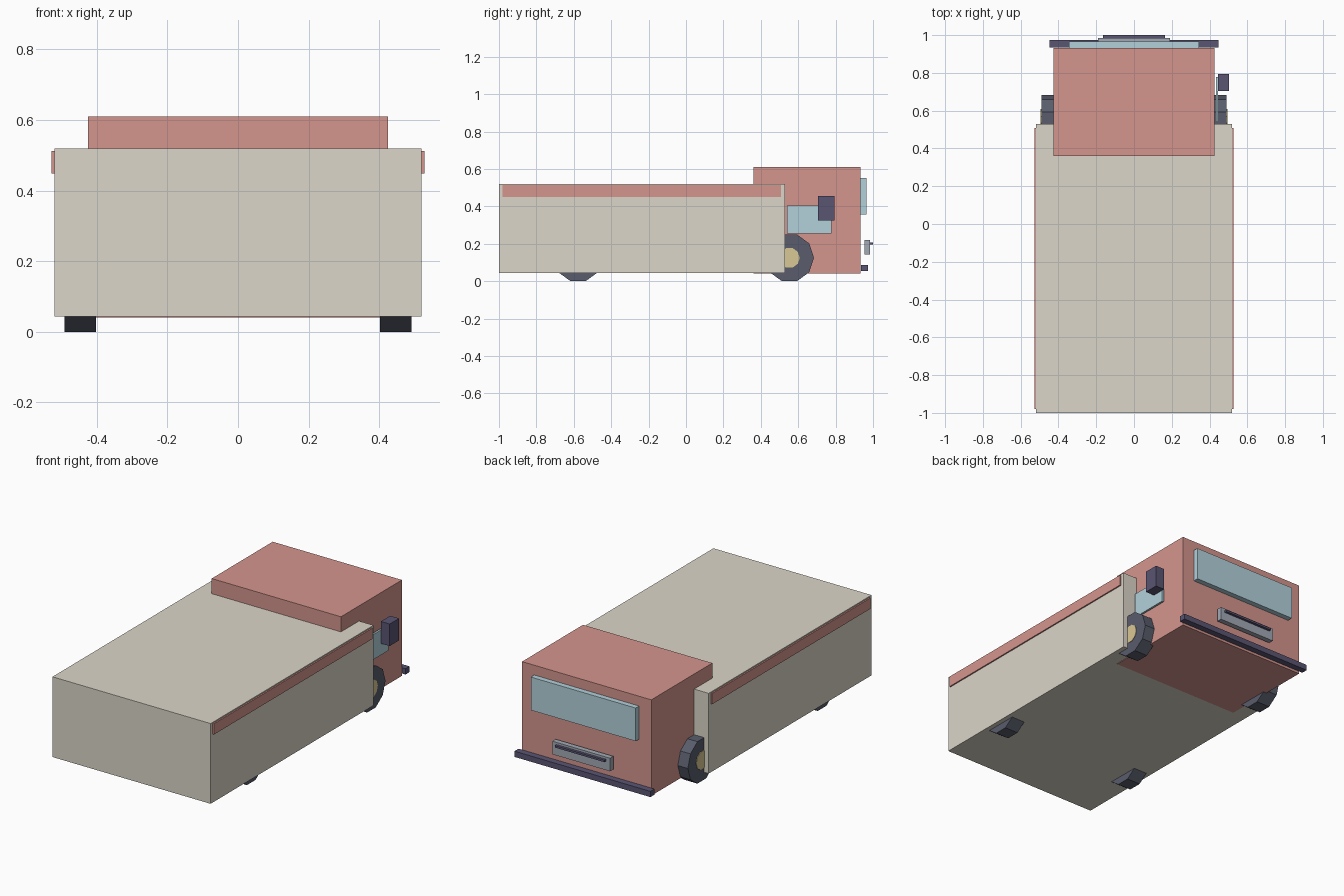
import bpy
import math

if "Cube" in bpy.data.objects:
    bpy.data.objects.remove(bpy.data.objects["Cube"])


def material(name, rgb):
    m = bpy.data.materials.new(name)
    m.diffuse_color = (*rgb, 1)
    m.use_nodes = True
    m.node_tree.nodes["Principled BSDF"].inputs["Base Color"].default_value = m.diffuse_color
    return m


RED = material("red_paint", (0.66, 0.30, 0.27))
CREAM = material("cream_panel", (0.71, 0.67, 0.58))
GLASS = material("glass", (0.45, 0.64, 0.71))
DARK = material("dark_trim", (0.10, 0.09, 0.17))
TYRE = material("tyre_rubber", (0.10, 0.11, 0.15))
HUB = material("hub_tan", (0.70, 0.58, 0.30))
METAL = material("grille_metal", (0.36, 0.40, 0.46))


def box(name, x, y, z, mat):
    """Box from (min, max) extents on each axis."""
    bpy.ops.mesh.primitive_cube_add(size=1, location=[(a + b) / 2 for a, b in (x, y, z)])
    o = bpy.context.object
    o.name = name
    o.scale = [b - a for a, b in (x, y, z)]
    bpy.ops.object.transform_apply(location=False, rotation=False, scale=True)
    o.data.materials.append(mat)
    return o


def disc(name, x, y, z, r, width, mat):
    """Ten-sided cylinder lying along x, with a corner pointing along y."""
    bpy.ops.mesh.primitive_cylinder_add(vertices=10, radius=r, depth=width,
                                        location=(x, y, z), rotation=(0, math.pi / 2, 0))
    o = bpy.context.object
    o.name = name
    o.data.materials.append(mat)
    return o


# Body
box("cargo_box", (-0.52, 0.52), (-1.0, 0.53), (0.043, 0.52), CREAM)
box("cab", (-0.425, 0.425), (0.36, 0.933), (0.04, 0.61), RED)

# Front end
box("windshield", (-0.345, 0.345), (0.933, 0.965), (0.355, 0.552), GLASS)
box("bumper", (-0.447, 0.447), (0.935, 0.973), (0.053, 0.087), DARK)
box("grille", (-0.19, 0.19), (0.954, 0.985), (0.142, 0.22), METAL)
box("grille_slot", (-0.163, 0.163), (0.975, 1.0), (0.195, 0.207), DARK)

# Window and mirror on the right side only
box("side_window", (0.434, 0.446), (0.54, 0.777), (0.256, 0.405), GLASS)
box("side_mirror", (0.446, 0.504), (0.705, 0.793), (0.325, 0.456), DARK)

# Stripes and wheels on both sides
WHEEL_R = 0.131
WHEEL_Z = WHEEL_R * math.sin(math.radians(72))
for side, s in (("left", -1), ("right", 1)):
    box(f"{side}_stripe", sorted((s * 0.515, s * 0.528)), (-0.98, 0.508), (0.449, 0.513), RED)
    for end, y in (("front", 0.553), ("rear", -0.577)):
        disc(f"{side}_{end}_wheel", s * 0.447, y, WHEEL_Z, WHEEL_R, 0.088, TYRE)
        disc(f"{side}_{end}_hub", s * 0.448, y, WHEEL_Z, 0.055, 0.092, HUB)
